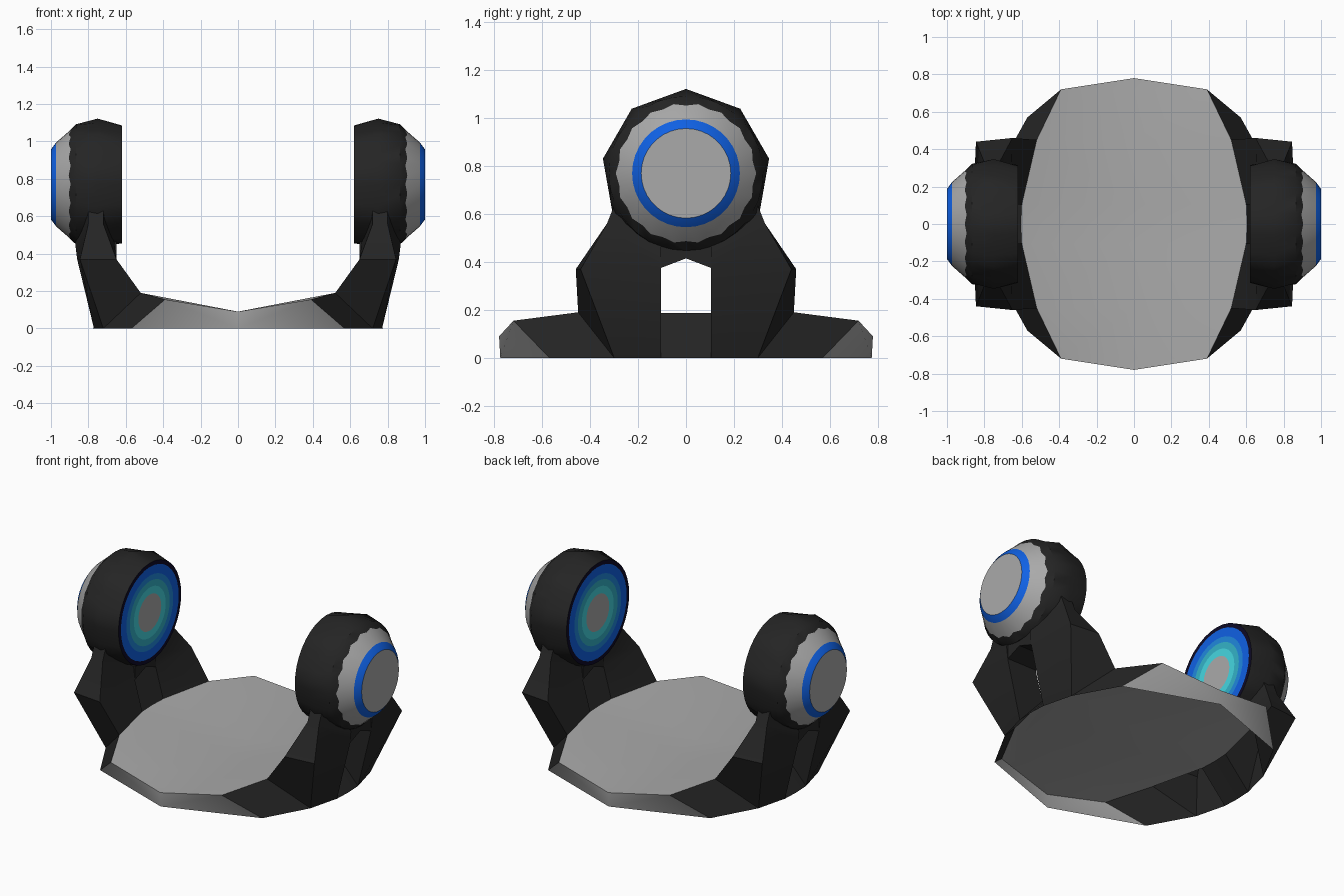
import bpy, bmesh, math

if "Cube" in bpy.data.objects:
    bpy.data.objects.remove(bpy.data.objects["Cube"])


def mat(name, r, g, b):
    m = bpy.data.materials.new(name)
    m.diffuse_color = (r, g, b, 1)
    m.use_nodes = True
    m.node_tree.nodes["Principled BSDF"].inputs["Base Color"].default_value = m.diffuse_color
    return m


GREY = mat("light grey", .40, .40, .40)
BLACK = mat("charcoal", .018, .018, .018)
NAVY = mat("dark navy", .004, .003, .02)
BLUE = mat("strong blue", .005, .12, .78)
MID = mat("mid blue", .015, .25, .72)
TEAL = mat("teal", .035, .45, .58)
CYAN = mat("cyan", .06, .68, .75)


def make(name, verts, faces, mats, idx=None, axes=(True, True), closed=False, angle=35):
    """Mesh object from points and faces, mirrored over the chosen axes."""
    me = bpy.data.meshes.new(name)
    me.from_pydata(verts, [], faces)
    for m in mats:
        me.materials.append(m)
    if idx:
        for p, i in zip(me.polygons, idx):
            p.material_index = i
    if closed:
        bm = bmesh.new()
        bm.from_mesh(me)
        bmesh.ops.recalc_face_normals(bm, faces=bm.faces)
        bm.to_mesh(me)
        bm.free()
    ob = bpy.data.objects.new(name, me)
    bpy.context.collection.objects.link(ob)
    bpy.ops.object.select_all(action='DESELECT')
    ob.select_set(True)
    bpy.context.view_layer.objects.active = ob
    bpy.ops.object.shade_smooth_by_angle(angle=math.radians(angle))
    mod = ob.modifiers.new("mirror", 'MIRROR')
    mod.use_axis = (axes[0], axes[1], False)
    mod.merge_threshold = .0005
    return ob


# Base shell, one quarter: outer foot rim and upper rim, open underneath
foot = [(.775, 0, 0), (.77, .105, 0), (.72, .30, 0), (.57, .57, 0), (0, .775, 0)]
rim = [(.605, 0, .188), (.60, .105, .188), (.52, .45, .19), (.39, .72, .155), (0, .78, .09)]

# Top plate: shallow valley along x = 0
mid = [(0, p[1], .09) for p in rim[:4]]
plate_faces = [(5 + i, i, i + 1, 6 + i) for i in range(3)] + [(8, 3, 4)]
make("base_top_plate", rim + mid, plate_faces, [GREY])

# Skirt: charcoal at the sides, grey at front and back (strut opening left out)
skirt_faces = [(0, 1, 6, 5), (2, 3, 8, 7), (3, 4, 8), (4, 9, 8)]
make("base_skirt", foot + rim, skirt_faces, [BLACK, GREY], [0, 0, 1, 1])

# Bent struts: four-sided loops from the base, out to the knee, into the pod
loops = [
    [foot[1], foot[2], rim[2], rim[1]],
    [(.86, .105, .37), (.845, .44, .37), (.65, .46, .37), (.65, .105, .37)],
    [(.87, .105, .45), (.80, .33, .56), (.72, .33, .56), (.66, .105, .45)],
    [(.84, .105, .60), (.80, .29, .66), (.72, .29, .66), (.68, .105, .60)],
]
sv = [p for l in loops for p in l]
sf = [(4 * k + i, 4 * k + (i + 1) % 4, 4 * k + 4 + (i + 1) % 4, 4 * k + 4 + i)
      for k in range(3) for i in range(4)] + [(12, 13, 14, 15)]
make("strut", sv, sf, [BLACK])

# Small arch joining each strut pair below the pod
arch = [(.105, .375), (0, .415), (-.105, .375), (-.105, .52), (.105, .52)]
av = [(x, y, z) for x in (.65, .86) for y, z in arch]
af = [tuple(range(5)), tuple(range(9, 4, -1))]
af += [(i, (i + 1) % 5, 5 + (i + 1) % 5, 5 + i) for i in range(5)]
make("strut_arch", av, af, [BLACK], axes=(True, False), closed=True)

# Pod: turned around the x axis; each entry is x, radius, colour of the band after it
N, CZ = 36, .77
pod_mats = [GREY, CYAN, TEAL, MID, BLUE, NAVY, BLACK]
profile = [(.62, .115, 1), (.62, .16, 2), (.62, .20, 3), (.62, .235, 4), (.62, .29, 5),
           (.62, .315, 6), (.75, .352, 6), (.865, .322, 6), (.90, .288, 0),
           (.972, .225, 4), (1.0, .187, 0)]
pv, pf, pi = [], [], []
for k, (x, r, c) in enumerate(profile):
    for j in range(N):
        a = 2 * math.pi * j / N
        rr, xx = r, x
        if k == 6:      # the widest ring is a nine-sided polygon
            d = (a % (2 * math.pi / 9)) - math.pi / 9
            rr = r * math.cos(math.pi / 9) / math.cos(d)
        if k == 8:      # scalloped edge of the grey cap
            s = 1 if j % 2 else -1
            rr, xx = r + .005 * s, x - .005 * s
        pv.append((xx, rr * math.sin(a), CZ + rr * math.cos(a)))
    if k:
        for j in range(N):
            n = (j + 1) % N
            pf.append(((k - 1) * N + j, (k - 1) * N + n, k * N + n, k * N + j))
            pi.append(profile[k - 1][2])
last = (len(profile) - 1) * N
pf += [tuple(range(N)), tuple(range(last, last + N))]
pi += [0, 0]
make("pod", pv, pf, pod_mats, pi, axes=(True, False), closed=True)
